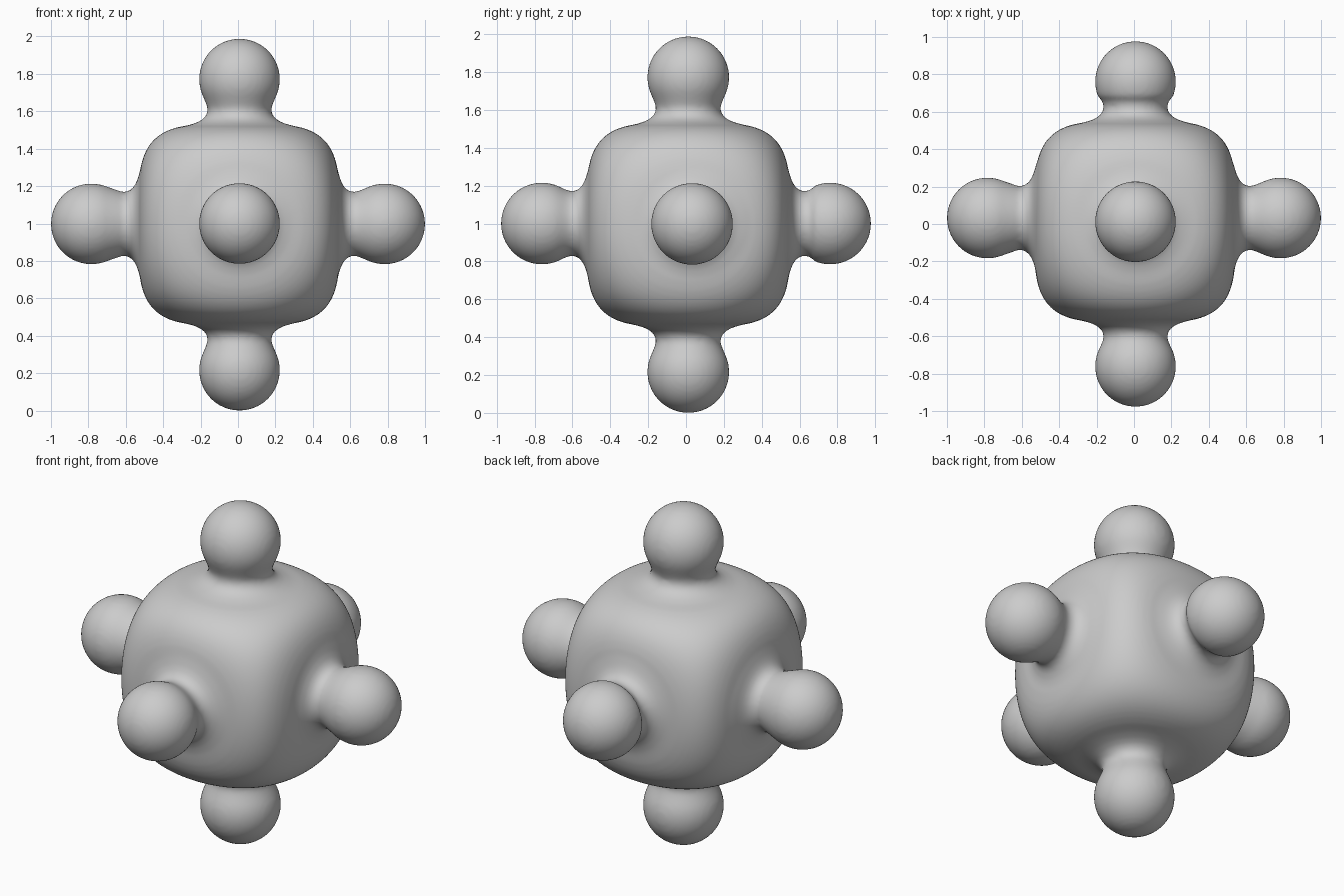
import bpy, bmesh
from math import sin, cos, pi, radians
from mathutils import Vector, Matrix

if "Cube" in bpy.data.objects:
    bpy.data.objects.remove(bpy.data.objects["Cube"])

CENTER = Vector((0.005, 0.012, 0.994))
A = 0.54          # half width of the body
R = 0.216         # knob radius


def add_body(bm):
    # rounded cube: sphere pushed out to a quartic surface with softened corners
    verts = bmesh.ops.create_icosphere(bm, subdivisions=6, radius=1)["verts"]
    for v in verts:
        d = v.co.normalized()
        f = sum(c ** 4 for c in d) + 2.5 * (d.x * d.y * d.z) ** 2
        v.co = CENTER + d * (A / f ** 0.25)


def add_knob(bm, tip):
    # ball, narrow neck and flared foot, turned around the axis through tip
    axis_index = max(range(3), key=lambda i: abs((tip - CENTER)[i]))
    c = abs((tip - CENTER)[axis_index])
    axis = Vector((0, 0, 0))
    axis[axis_index] = 1 if tip[axis_index] > CENTER[axis_index] else -1
    base = tip - axis * c
    profile = [(R * sin(radians(a)), c + R * cos(radians(a))) for a in range(4, 116, 4)]
    profile += [(0.18, 0.65), (0.17, 0.622), (0.172, 0.6), (0.18, 0.58),
                (0.2, 0.56), (0.235, 0.543), (0.28, 0.53), (0.33, 0.512), (0.3, 0.3)]
    mat = Matrix.Translation(base) @ Vector((0, 0, 1)).rotation_difference(axis).to_matrix().to_4x4()
    n = 64
    rings = [[bm.verts.new(mat @ Vector((r * cos(2 * pi * k / n), r * sin(2 * pi * k / n), h)))
              for k in range(n)] for r, h in profile]
    for lo, hi in zip(rings[1:], rings):
        for k in range(n):
            m = (k + 1) % n
            bm.faces.new((lo[k], lo[m], hi[m], hi[k]))
    bm.faces.new(rings[0])
    bm.faces.new(rings[-1][::-1])


bm = bmesh.new()
add_body(bm)
for s in (-1, 1):
    add_knob(bm, Vector((s * 0.784, 0.032, 0.998)))
    add_knob(bm, Vector((0.008, s * 0.761, 1.0)))
    add_knob(bm, Vector((0.008, 0.012, 0.994 + s * 0.778)))
mesh = bpy.data.meshes.new("knobbed_body")
bm.to_mesh(mesh)
bm.free()
body = bpy.data.objects.new("knobbed_body", mesh)
bpy.context.collection.objects.link(body)

# fuse everything into one soft skin
remesh = body.modifiers.new("fuse", 'REMESH')
remesh.mode = 'VOXEL'
remesh.voxel_size = 0.014
remesh.use_smooth_shade = True
smooth = body.modifiers.new("soften", 'SMOOTH')
smooth.factor = 0.5
smooth.iterations = 6
for p in mesh.polygons:
    p.use_smooth = True
